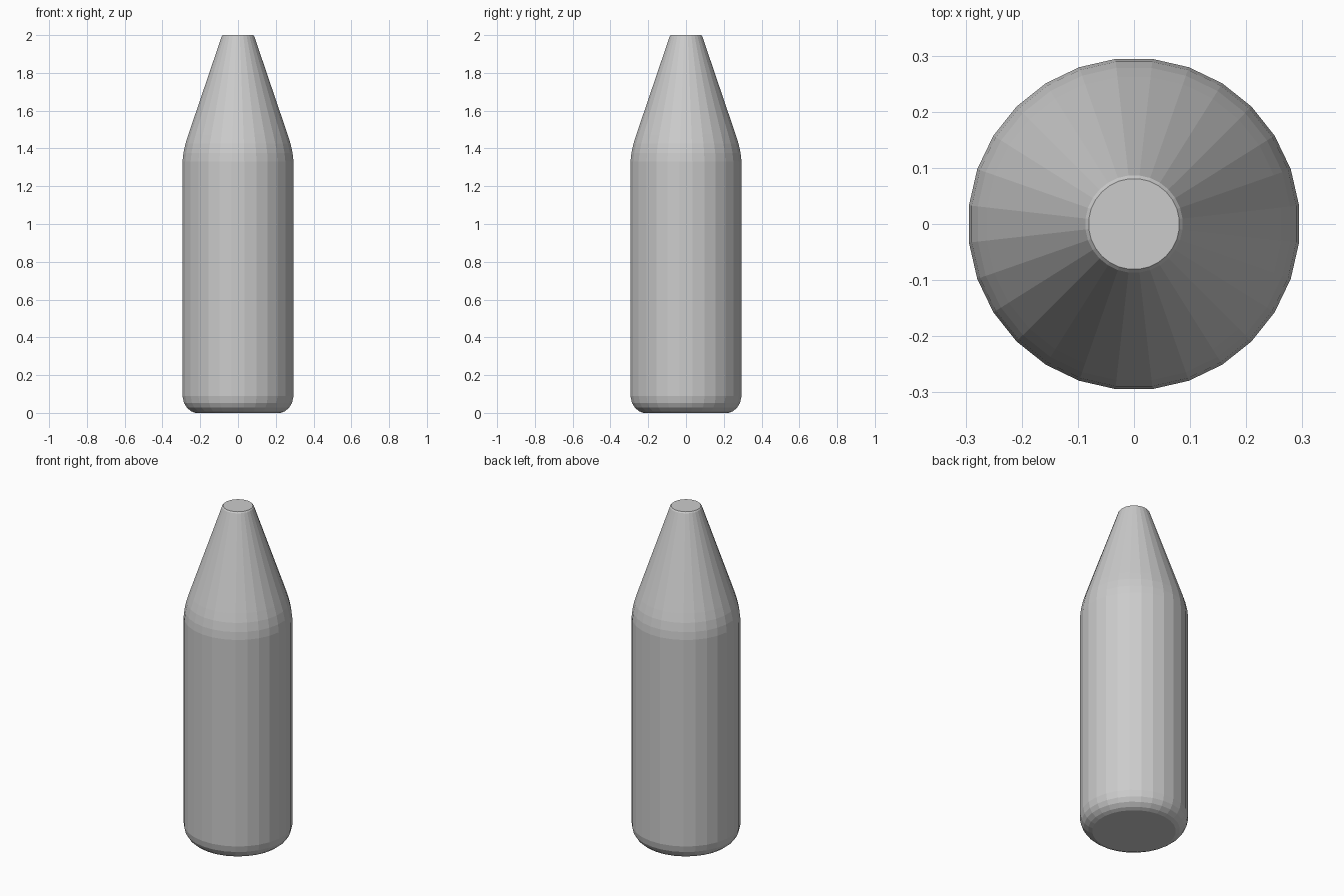
import bpy, bmesh, math

if "Cube" in bpy.data.objects:
    bpy.data.objects.remove(bpy.data.objects["Cube"])

SEGMENTS = 28

# Bottle outline as (radius, height), bottom to top
profile = [
    (0.228, 0.0), (0.25, 0.009), (0.273, 0.028), (0.288, 0.053), (0.296, 0.09),
    (0.296, 1.33), (0.291, 1.375), (0.28, 1.425), (0.264, 1.475),
    (0.087, 1.993), (0.081, 2.0),
]

bm = bmesh.new()
rings = []
for r, z in profile:
    ring = []
    for i in range(SEGMENTS):
        a = 2 * math.pi * (i + 0.5) / SEGMENTS
        ring.append(bm.verts.new((r * math.cos(a), r * math.sin(a), z)))
    rings.append(ring)

# Side walls
for low, high in zip(rings, rings[1:]):
    for i in range(SEGMENTS):
        j = (i + 1) % SEGMENTS
        bm.faces.new((low[i], low[j], high[j], high[i]))

# Flat base and flat top
bm.faces.new(rings[0][::-1])
bm.faces.new(rings[-1])

mesh = bpy.data.meshes.new("bottle")
bm.to_mesh(mesh)
bm.free()
bottle = bpy.data.objects.new("bottle", mesh)
bpy.context.collection.objects.link(bottle)
